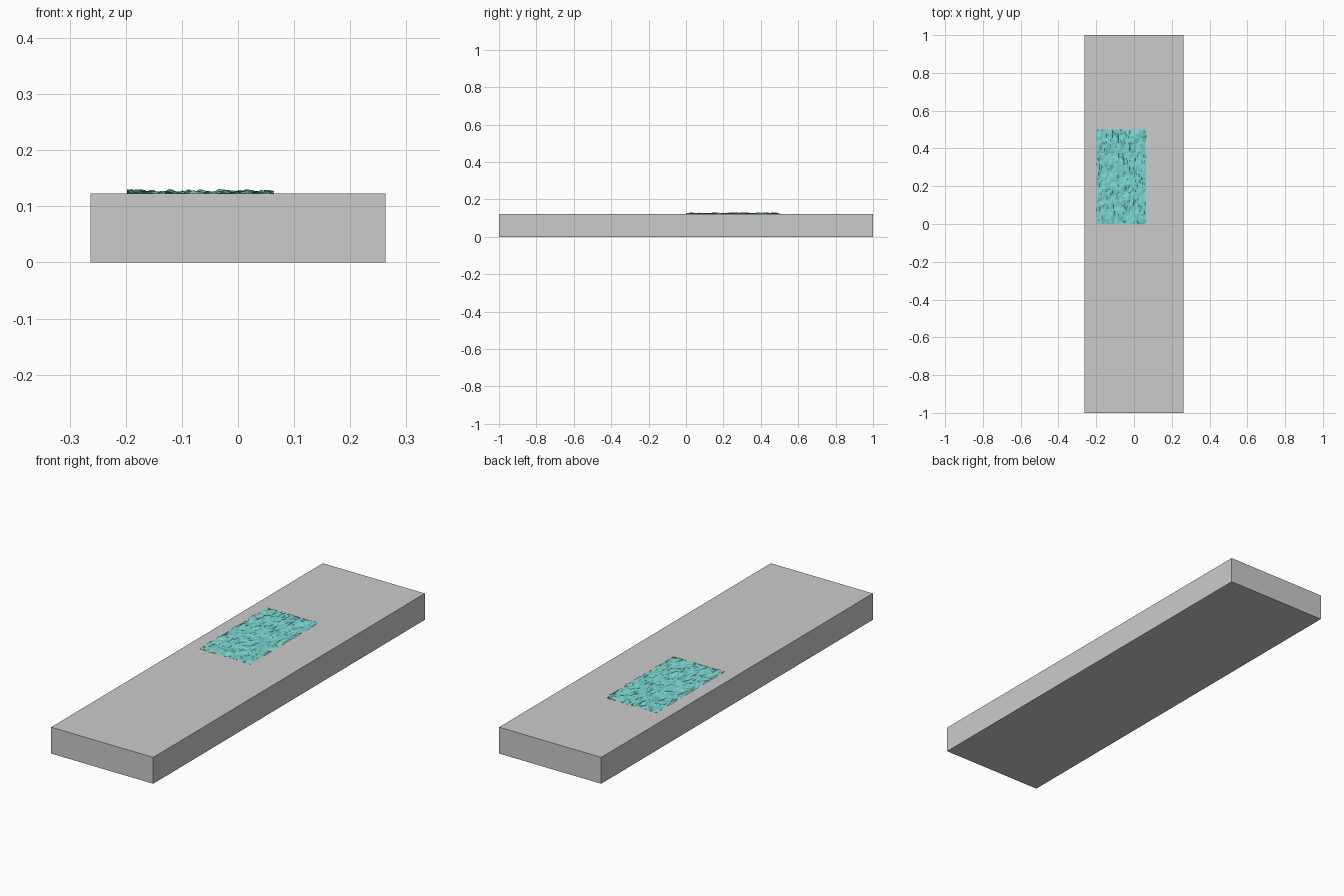
import bpy, bmesh
from mathutils import Vector, noise

if "Cube" in bpy.data.objects:
    bpy.data.objects.remove(bpy.data.objects["Cube"])

TOP = 0.123
X0, X1, Y0, Y1 = -0.198, 0.064, 0.0, 0.5
DEPTH = 0.012


def box(name, lo, hi):
    bm = bmesh.new()
    bmesh.ops.create_cube(bm, size=1)
    lo, hi = Vector(lo), Vector(hi)
    for v in bm.verts:
        v.co = Vector(l + (c + 0.5) * (h - l) for l, h, c in zip(lo, hi, v.co))
    return finish(name, bm)


def finish(name, bm):
    mesh = bpy.data.meshes.new(name)
    bm.to_mesh(mesh)
    bm.free()
    ob = bpy.data.objects.new(name, mesh)
    bpy.context.collection.objects.link(ob)
    return ob


# Long slab with a shallow rectangular recess in its top
slab = box("slab", (-0.263, -1, 0), (0.263, 1, TOP))
cutter = box("recess_cutter", (X0, Y0, TOP - DEPTH), (X1, Y1, TOP + 0.1))
cutter.hide_render = True
cutter.hide_set(True)
cut = slab.modifiers.new("recess", 'BOOLEAN')
cut.operation = 'DIFFERENCE'
cut.solver = 'EXACT'
cut.object = cutter

# Faceted choppy surface filling the recess, just breaking the top of the slab
bm = bmesh.new()
bmesh.ops.create_grid(bm, x_segments=56, y_segments=56, size=0.5)
for v in bm.verts:
    u, w = v.co.x + 0.5, v.co.y + 0.5
    x, y = X0 + u * (X1 - X0), Y0 + w * (Y1 - Y0)
    n = noise.fractal(Vector((x * 45, y * 22, 3.7)), 1.0, 2.0, 4)
    h = 0.0005 + 0.007 * n
    v.co = (x, y, TOP + max(-0.011, min(0.0125, h)))
surface = finish("rippled_surface", bm)

mat = bpy.data.materials.new("teal")
mat.diffuse_color = (0.2, 0.68, 0.64, 1)
mat.use_nodes = True
mat.node_tree.nodes["Principled BSDF"].inputs["Base Color"].default_value = mat.diffuse_color
surface.data.materials.append(mat)
